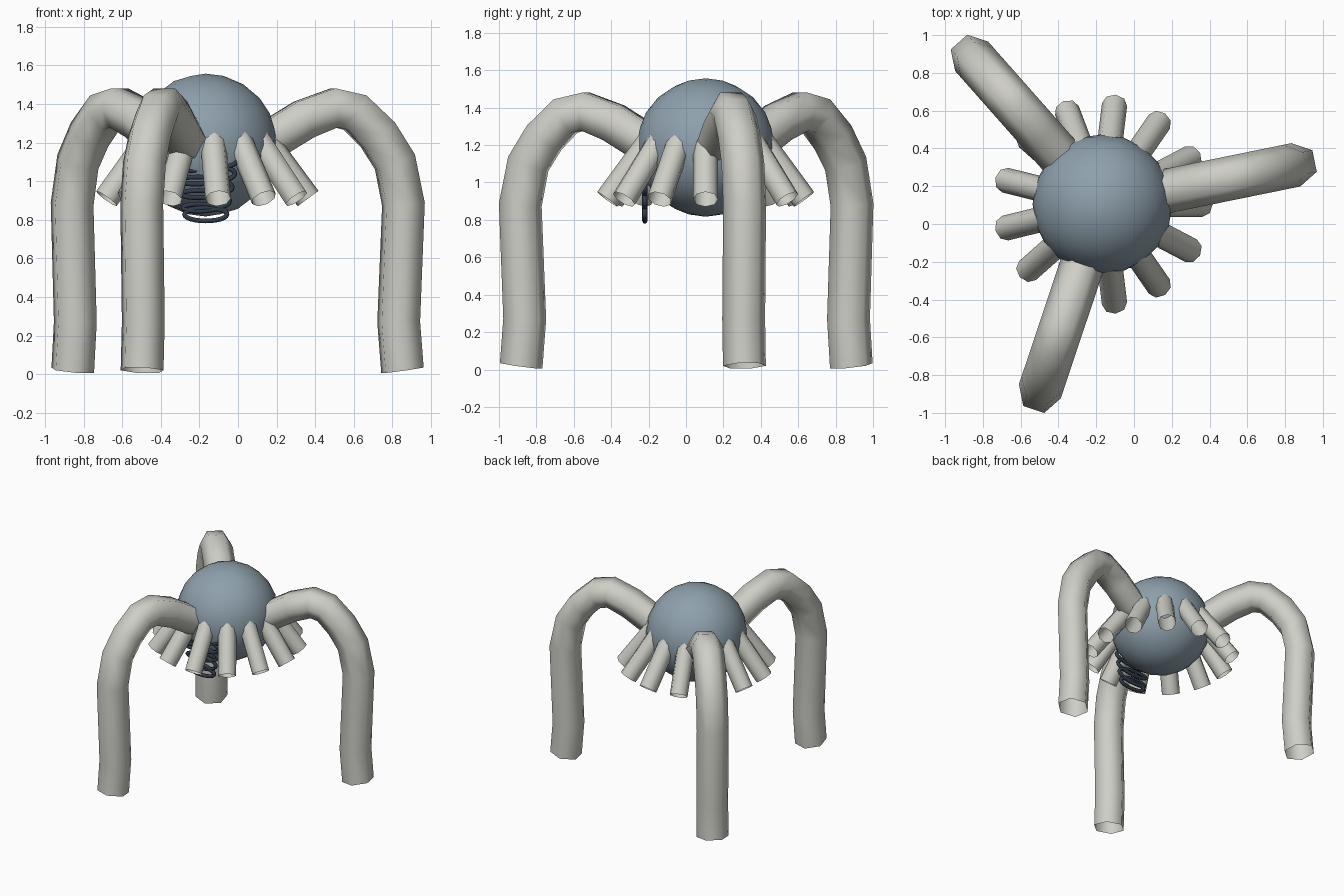
import bpy
import math
from mathutils import Vector

cube = bpy.data.objects.get("Cube")
if cube:
    bpy.data.objects.remove(cube, do_unlink=True)

CENTRE = Vector((-0.167, 0.105, 0))
BODY_Z = 1.187


def material(name, rgb):
    mat = bpy.data.materials.new(name)
    mat.use_nodes = True
    mat.diffuse_color = (*rgb, 1)
    mat.node_tree.nodes["Principled BSDF"].inputs["Base Color"].default_value = (*rgb, 1)
    return mat


LIGHT_GREY = material("light warm grey", (0.62, 0.62, 0.57))
BLUE_GREY = material("blue grey", (0.27, 0.35, 0.41))
DARK_BLUE = material("dark slate blue", (0.03, 0.045, 0.07))


def radial_tube(name, path, radius, sides, angle):
    """Open tube along a (distance, height) path in a vertical plane at the given angle."""
    out = Vector((math.cos(angle), math.sin(angle), 0))
    side = Vector((-out.y, out.x, 0))
    up = Vector((0, 0, 1))
    pts = [CENTRE + out * r + up * z for r, z in path]
    steps = [(b - a).normalized() for a, b in zip(pts, pts[1:])]
    tangents = [steps[0]] + [(a + b) / 2 for a, b in zip(steps, steps[1:])]
    # The last ring continues the bend of the path
    tangents.append(2 * steps[-1] - tangents[-1])
    verts, faces = [], []
    for p, t in zip(pts, tangents):
        normal = side.cross(t).normalized()
        for k in range(sides):
            a = math.tau * k / sides
            verts.append(p + (side * math.cos(a) + normal * math.sin(a)) * radius)
    for i in range(len(pts) - 1):
        for k in range(sides):
            n = (k + 1) % sides
            a, b = i * sides, (i + 1) * sides
            faces.append((a + k, b + k, b + n, a + n))
    mesh = bpy.data.meshes.new(name)
    mesh.from_pydata(verts, [], faces)
    # Orient faces outward
    first = mesh.polygons[0]
    if first.normal.dot(first.center - (pts[0] + pts[1]) / 2) < 0:
        mesh.flip_normals()
    mesh.shade_smooth()
    mesh.materials.append(LIGHT_GREY)
    obj = bpy.data.objects.new(name, mesh)
    bpy.context.collection.objects.link(obj)
    return obj


# Round body
bpy.ops.mesh.primitive_ico_sphere_add(subdivisions=3, radius=0.37,
                                      location=CENTRE + Vector((0, 0, BODY_Z)))
body = bpy.context.object
body.name = "body"
body.data.shade_smooth()
body.data.materials.append(BLUE_GREY)

# Three arched legs
leg_path = [(0.25, 1.19), (0.37, 1.23), (0.52, 1.32), (0.68, 1.38), (0.79, 1.355),
            (0.91, 1.24), (1.0, 1.1), (1.045, 0.88), (1.02, 0.27), (1.04, 0.02)]
for i in range(3):
    radial_tube(f"leg_{i + 1}", leg_path, 0.117, 6, math.radians(11.5 + 120 * i))

# Skirt of short open pipes
PIPES = 13
for i in range(PIPES):
    radial_tube(f"short_pipe_{i + 1}", [(0.25, 1.29), (0.53, 0.91)], 0.067, 8,
                math.tau * i / PIPES)

# Flattened spring on the front, widening upward from a closed lowest ring
TURNS, STEPS = 5, 24
curve = bpy.data.curves.new("spring", "CURVE")
curve.dimensions = "3D"
curve.bevel_depth = 0.014
curve.bevel_resolution = 1
curve.use_fill_caps = True
spline = curve.splines.new("POLY")
spline.points.add(TURNS * STEPS)
for i, point in enumerate(spline.points):
    turn = i / STEPS
    rise = max(0, turn - 1)
    a = math.tau * turn
    half = 0.11 + 0.014 * rise
    point.co = (CENTRE.x + half * math.cos(a), -0.22,
                0.828 + 0.07 * rise + 0.034 * math.sin(a), 1)
spring = bpy.data.objects.new("spring", curve)
curve.materials.append(DARK_BLUE)
bpy.context.collection.objects.link(spring)
